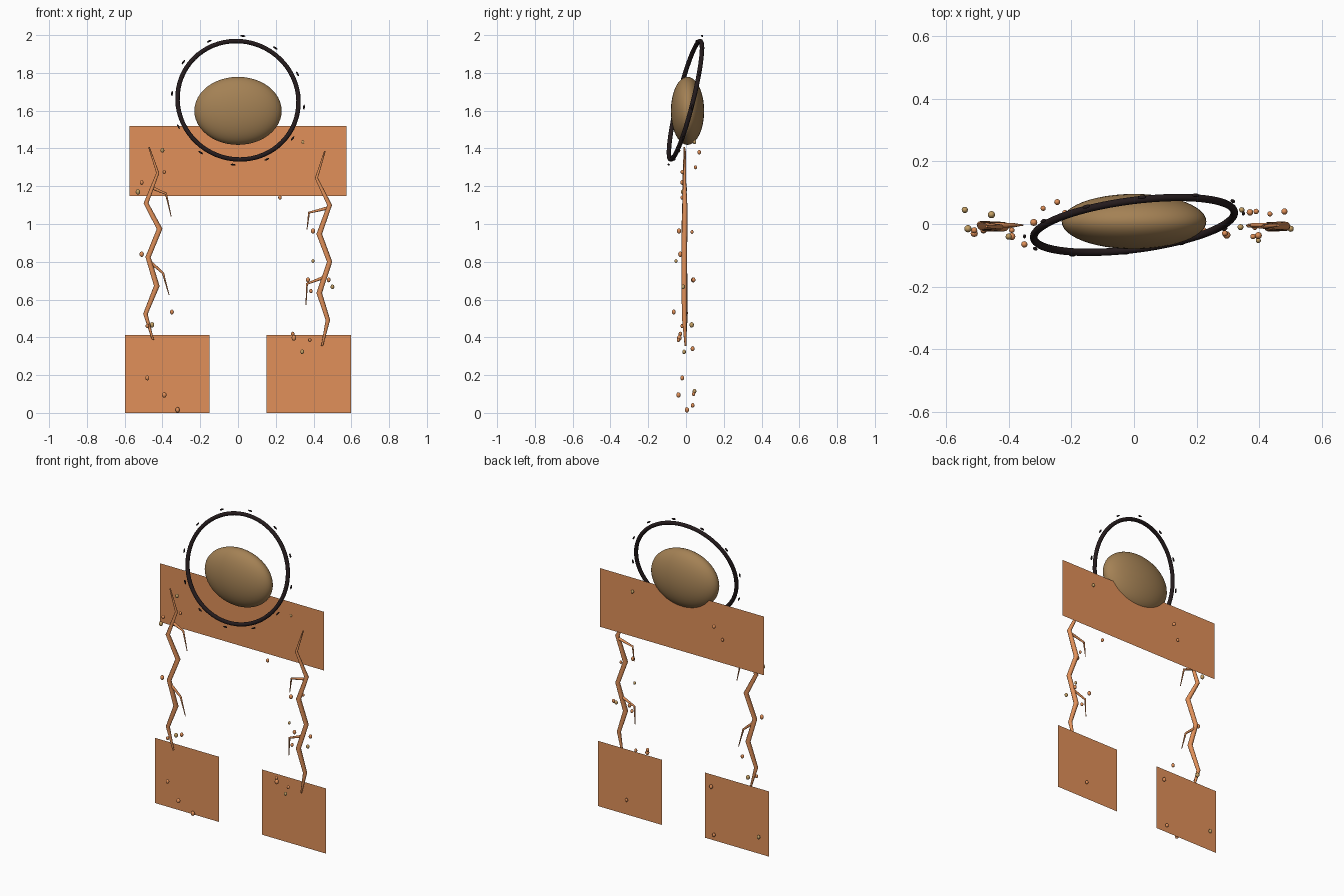
import bpy
import math
import random
from mathutils import Vector, Matrix

random.seed(4)

default_cube = bpy.data.objects.get("Cube")
if default_cube:
    bpy.data.objects.remove(default_cube, do_unlink=True)


def make_material(name, colour):
    material = bpy.data.materials.new(name)
    material.use_nodes = True
    rgba = (*colour, 1)
    material.diffuse_color = rgba
    material.node_tree.nodes["Principled BSDF"].inputs["Base Color"].default_value = rgba
    return material


copper = make_material("copper orange", (0.75, 0.28, 0.1))
bronze = make_material("bronze brown", (0.37, 0.22, 0.09))
sand = make_material("golden sand", (0.55, 0.35, 0.13))
charcoal = make_material("charcoal", (0.018, 0.011, 0.012))


def finish(name, material, smooth=True):
    part = bpy.context.object
    part.name = name
    part.data.name = name
    part.data.materials.clear()
    part.data.materials.append(material)
    if smooth:
        bpy.ops.object.shade_smooth()
    return part


def panel(name, left, right, bottom, top, depth):
    """Upright sheet without thickness, facing the front."""
    bpy.ops.mesh.primitive_plane_add(size=1)
    part = finish(name, copper, smooth=False)
    placement = (
        Matrix.Translation(((left + right) / 2, depth, (bottom + top) / 2))
        @ Matrix.Rotation(math.pi / 2, 4, "X")
        @ Matrix.Diagonal((right - left, top - bottom, 1, 1))
    )
    part.data.transform(placement)
    return part


def ellipsoid(name, centre, radii, material, segments, rings):
    bpy.ops.mesh.primitive_uv_sphere_add(segments=segments, ring_count=rings, radius=1)
    part = finish(name, material)
    part.data.transform(Matrix.Diagonal((*radii, 1)))
    part.location = centre
    return part


def vein(name, points, radii):
    """Jagged tapering tube through (x, z) points."""
    curve = bpy.data.curves.new(name, "CURVE")
    curve.dimensions = "3D"
    curve.bevel_depth = 1
    curve.bevel_resolution = 4
    curve.use_fill_caps = True
    spline = curve.splines.new("POLY")
    spline.points.add(len(points) - 1)
    for point, (x, z), radius in zip(spline.points, points, radii):
        point.co = (x, random.uniform(-0.01, -0.002), z, 1)
        point.radius = radius
    part = bpy.data.objects.new(name, curve)
    bpy.context.collection.objects.link(part)
    bpy.ops.object.select_all(action="DESELECT")
    part.select_set(True)
    bpy.context.view_layer.objects.active = part
    bpy.ops.object.convert(target="MESH")
    finish(name, copper)


# Flat panels, the upper one set a little further back
panel("upper_panel", -0.575, 0.575, 1.148, 1.52, 0.04)
panel("lower_panel_right", -0.598, -0.15, 0, 0.413, 0.025)
panel("lower_panel_left", 0.15, 0.598, 0, 0.413, 0.025)

# Flattened core
ellipsoid("core", (0, 0.008, 1.599), (0.231, 0.088, 0.18), bronze, 48, 24)

# Tilted ring around the core
ring_centre = Vector((0, -0.003, 1.655))
normal = Vector((0.13, -1, 0.25)).normalized()
across = Vector((1, 0.13, 0)).normalized()
upward = normal.cross(across)
tilt = Matrix((across, upward, normal)).transposed().to_4x4()
bpy.ops.mesh.primitive_torus_add(
    major_radius=0.323, minor_radius=0.012, major_segments=64, minor_segments=12
)
ring = finish("ring", charcoal)
ring.matrix_world = Matrix.Translation(ring_centre) @ tilt

# Studs floating just outside the ring
for index in range(12):
    stud = ellipsoid("ring_stud", (0, 0, 0), (0.005, 0.014, 0.006), charcoal, 10, 6)
    stud.matrix_world = (
        Matrix.Translation(ring_centre) @ tilt
        @ Matrix.Rotation(math.radians(84 + 30 * index), 4, "Z")
        @ Matrix.Translation((0.353, 0, 0))
    )

# Jagged veins joining the panels, with side twigs
trunk_radii = (0.004, 0.008, 0.013, 0.015, 0.014, 0.015, 0.012, 0.005)
twig_radii = (0.009, 0.006, 0.002)
vein("vein_right", [
    (-.471, 1.407), (-.425, 1.27), (-.487, 1.11), (-.415, .974),
    (-.476, .825), (-.43, .672), (-.49, .524), (-.45, .386)], trunk_radii)
vein("vein_left", [
    (.46, 1.386), (.415, 1.243), (.485, 1.1), (.43, .947),
    (.485, .8), (.43, .635), (.476, .492), (.445, .354)], trunk_radii)
twigs = {
    "twig_right_upper": [(-.45, 1.19), (-.381, 1.16), (-.354, 1.04)],
    "twig_right_lower": [(-.466, .8), (-.397, .74), (-.365, .624)],
    "twig_left_upper": [(.476, 1.085), (.376, 1.06), (.365, .97)],
    "twig_left_lower": [(.46, .72), (.365, .683), (.36, .571)],
}
for twig_name, twig_points in twigs.items():
    vein(twig_name, twig_points, twig_radii)

# Loose pebbles scattered around the veins
right_pebbles = [
    (-.4, -.04, 1.39), (-.39, -.02, 1.275), (-.51, -.02, 1.22), (-.29, .05, 1.3),
    (-.53, -.015, 1.17), (-.51, -.03, .84), (-.35, -.065, .534), (-.48, -.02, .46),
    (-.455, .03, .466), (-.48, -.02, .185), (-.39, -.04, .095), (-.32, .005, .016),
    (-.54, .045, .115), (-.22, .035, .04), (-.2, .035, .34), (-.245, .07, 1.38),
]
left_pebbles = [
    (.344, .045, 1.434), (.222, -.02, 1.14), (.397, -.037, .963), (.434, .032, .958),
    (.397, -.053, .804), (.37, .037, .704), (.386, -.01, .645), (.48, .04, .704),
    (.5, -.015, .667), (.29, -.03, .418), (.296, -.035, .397), (.38, -.04, .386),
    (.34, -.01, .323), (.39, .04, .1),
]
for side, spots in (("right", right_pebbles), ("left", left_pebbles)):
    for index, spot in enumerate(spots):
        size = random.uniform(0.008, 0.012)
        material = sand if index % 4 == 0 else copper
        ellipsoid("pebble_" + side, spot, (size, size, size * 1.25), material, 12, 8)
